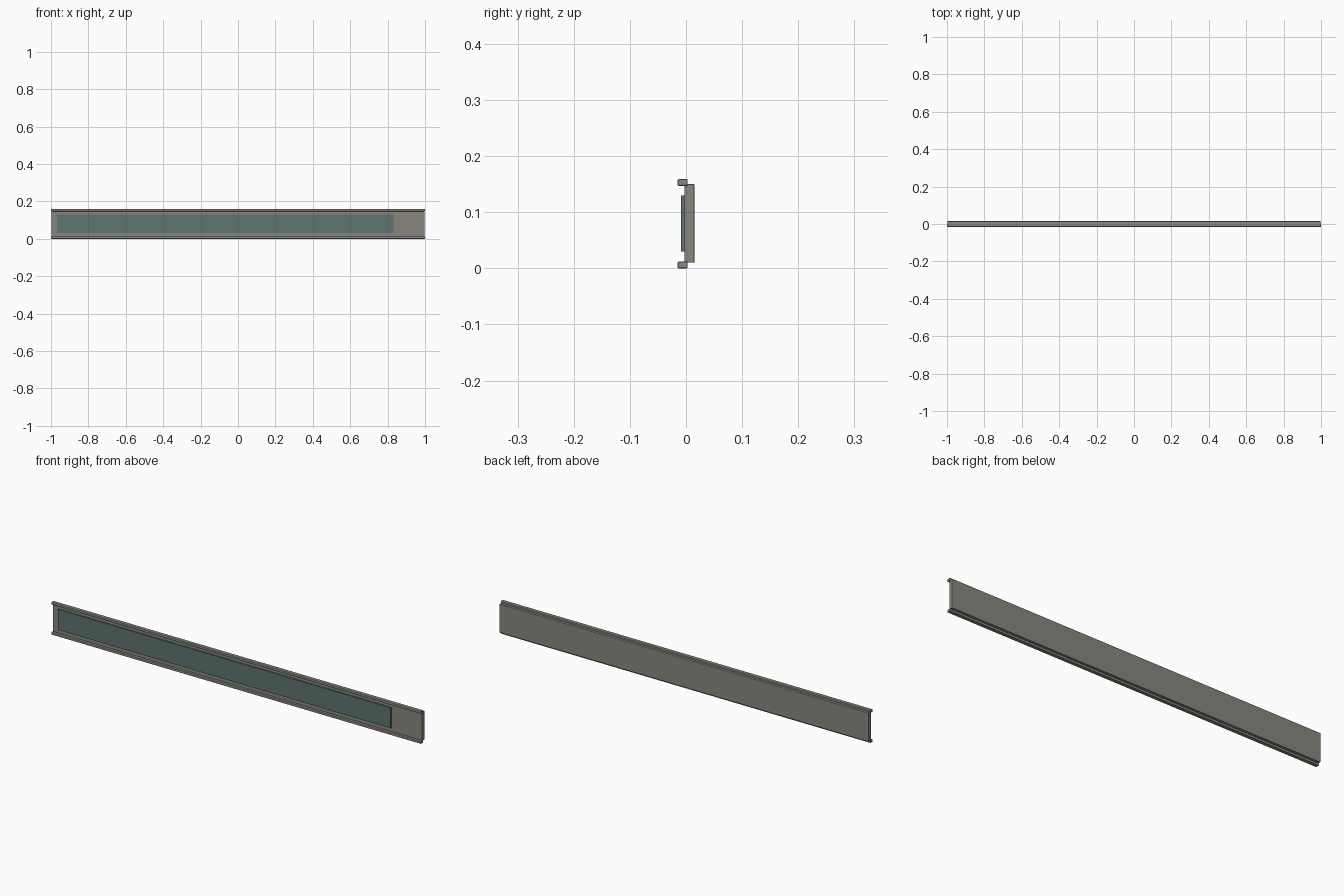
import bpy

if "Cube" in bpy.data.objects:
    bpy.data.objects.remove(bpy.data.objects["Cube"])


def material(name, rgb):
    m = bpy.data.materials.new(name)
    m.diffuse_color = (*rgb, 1)
    m.use_nodes = True
    m.node_tree.nodes["Principled BSDF"].inputs["Base Color"].default_value = m.diffuse_color
    return m


grey = material("warm grey metal", (0.25, 0.237, 0.207))
teal = material("dull teal screen", (0.112, 0.174, 0.16))


def box(name, lo, hi, mat, bevel=0.0):
    """Axis-aligned box between two corners, with optional chamfered edges."""
    bpy.ops.mesh.primitive_cube_add(
        size=1, location=[(a + b) / 2 for a, b in zip(lo, hi)])
    ob = bpy.context.object
    ob.name = name
    ob.scale = [b - a for a, b in zip(lo, hi)]
    bpy.ops.object.transform_apply(location=False, rotation=False, scale=True)
    ob.data.materials.append(mat)
    if bevel:
        mod = ob.modifiers.new("edge", 'BEVEL')
        mod.width = bevel
        mod.segments = 2
    return ob


# back board
box("back_board", (-0.998, -0.003, 0.01), (0.998, 0.015, 0.15), grey, 0.0015)

# rails along the bottom and top edges
for name, z in (("bottom_rail", 0.0), ("top_rail", 0.147)):
    box(name, (-1, -0.015, z), (1, 0.003, z + 0.012), grey, 0.002)

# inset panel on the front, offset to the left
box("front_panel", (-0.967, -0.009, 0.03), (0.832, -0.002, 0.13), teal)
